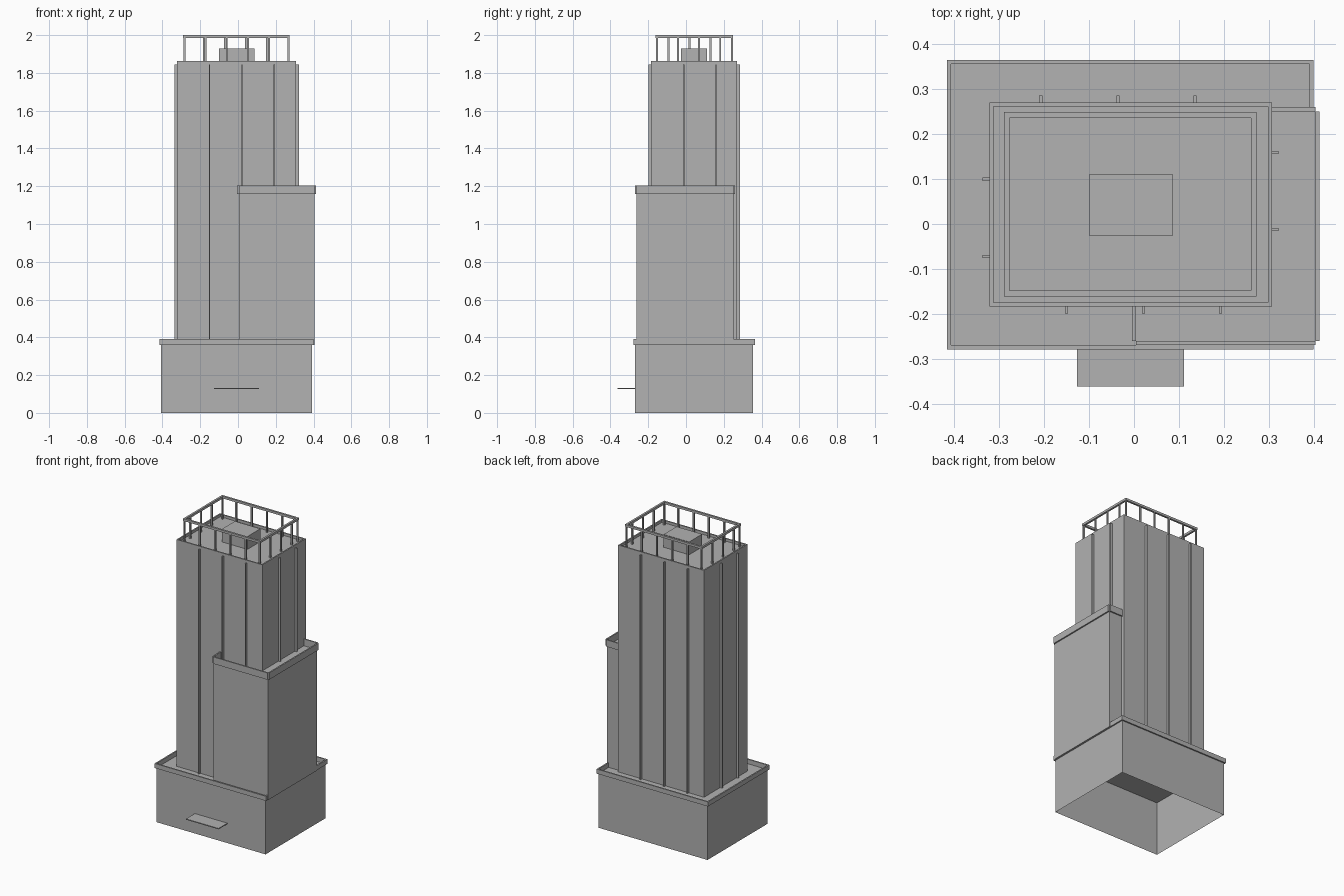
import bpy
import bmesh

cube = bpy.data.objects.get("Cube")
if cube:
    bpy.data.objects.remove(cube, do_unlink=True)

concrete = bpy.data.materials.new("concrete_grey")
concrete.use_nodes = True
GREY = (0.445, 0.445, 0.445, 1)
concrete.diffuse_color = GREY
concrete.node_tree.nodes["Principled BSDF"].inputs["Base Color"].default_value = GREY


def add_box(bm, x, y, z):
    """Axis-aligned box from (low, high) pairs."""
    verts = bmesh.ops.create_cube(bm, size=1)["verts"]
    for v in verts:
        for i, (low, high) in enumerate((x, y, z)):
            v.co[i] = high if v.co[i] > 0 else low


def build(name, boxes, open_bottom=False):
    bm = bmesh.new()
    for b in boxes:
        add_box(bm, *b)
    if open_bottom:
        bm.normal_update()
        down = [f for f in bm.faces if f.normal.z < -0.9]
        bmesh.ops.delete(bm, geom=down, context="FACES")
    mesh = bpy.data.meshes.new(name)
    bm.to_mesh(mesh)
    bm.free()
    mesh.materials.append(concrete)
    obj = bpy.data.objects.new(name, mesh)
    bpy.context.collection.objects.link(obj)
    return obj


def grow(span, d):
    return (span[0] - d, span[1] + d)


def frame(name, x, y, z, t, notched=False):
    """Rectangular ring of width t around the inner rectangle x, y."""
    if notched:
        # Four loose strips that leave the corners empty
        strips = []
        for low, high in ((x[0] - t, x[0]), (x[1], x[1] + t)):
            strips.append(((low, high), y, z))
        for low, high in ((y[0] - t, y[0]), (y[1], y[1] + t)):
            strips.append((x, (low, high), z))
        return build(name, strips)
    bm = bmesh.new()
    rings = []
    for d, h in ((0, z[0]), (t, z[0]), (t, z[1]), (0, z[1])):
        (x0, x1), (y0, y1) = grow(x, d), grow(y, d)
        rings.append([bm.verts.new((px, py, h)) for px, py in
                      ((x0, y0), (x1, y0), (x1, y1), (x0, y1))])
    for a, b in zip(rings, rings[1:] + rings[:1]):
        for i in range(4):
            j = (i + 1) % 4
            bm.faces.new((a[i], a[j], b[j], b[i]))
    bmesh.ops.recalc_face_normals(bm, faces=bm.faces)
    mesh = bpy.data.meshes.new(name)
    bm.to_mesh(mesh)
    bm.free()
    mesh.materials.append(concrete)
    obj = bpy.data.objects.new(name, mesh)
    bpy.context.collection.objects.link(obj)
    return obj


def walk(x, y, step):
    """Evenly stepped points along each side, restarting at every corner."""
    corners = [(x[0], y[0]), (x[1], y[0]), (x[1], y[1]), (x[0], y[1])]
    for i, (ax, ay) in enumerate(corners):
        bx, by = corners[(i + 1) % 4]
        length = abs(bx - ax) + abs(by - ay)
        dx, dy = (bx - ax) / length, (by - ay) / length
        s = 0
        while s < length - step * 0.4:
            yield ax + dx * s, ay + dy * s, dx, dy, s
            s += step


PARAPET = 0.009
DECK = 0.36

# Podium: hollow shell, open underneath, with a projecting parapet
podium_x, podium_y = (-0.407, 0.391), (-0.27, 0.356)
build("podium", [(podium_x, podium_y, (0, DECK))], open_bottom=True)
frame("podium_parapet", podium_x, podium_y, (DECK, 0.39), PARAPET)

# Entrance canopy
build("entrance_canopy", [((-0.127, 0.111), (-0.362, -0.27), (0.126, 0.132))])

# Lower corner block and its parapet strips
block_x, block_y = (0.005, 0.404), (-0.261, 0.251)
build("corner_block", [(block_x, block_y, (DECK, 1.16))])
frame("corner_block_parapet", block_x, block_y, (1.16, 1.205), PARAPET, notched=True)

# Main tower and parapet
ROOF = 1.845
tower_x, tower_y = (-0.322, 0.307), (-0.184, 0.271)
build("tower", [(tower_x, tower_y, (DECK, ROOF))])
frame("tower_parapet", grow(tower_x, -PARAPET), grow(tower_y, -PARAPET),
      (ROOF, 1.862), PARAPET)

# Vertical fins along each facade
fins = []
for px, py, dx, dy, s in walk(tower_x, tower_y, 0.1715):
    if s > 0:
        ox, oy = dy * 0.015, -dx * 0.015
        wx, wy = abs(dx) * 0.0035, abs(dy) * 0.0035
        fins.append((grow((min(px, px + ox), max(px, px + ox)), wx),
                     grow((min(py, py + oy), max(py, py + oy)), wy),
                     (DECK, ROOF)))
build("facade_fins", fins)

# Rooftop plant room
build("plant_room", [((-0.1, 0.087), (-0.026, 0.11), (ROOF, 1.93))])

# Rooftop frame: top rail on evenly spaced posts
rail_x, rail_y = (-0.277, 0.26), (-0.148, 0.236)
frame("roof_rail", rail_x, rail_y, (1.985, 2.0), 0.013)
posts = [(grow((px, px), 0.005), grow((py, py), 0.005), (ROOF, 1.985))
         for px, py, *_ in walk(grow(rail_x, 0.0065), grow(rail_y, 0.0065), 0.112)]
build("roof_rail_posts", posts)
